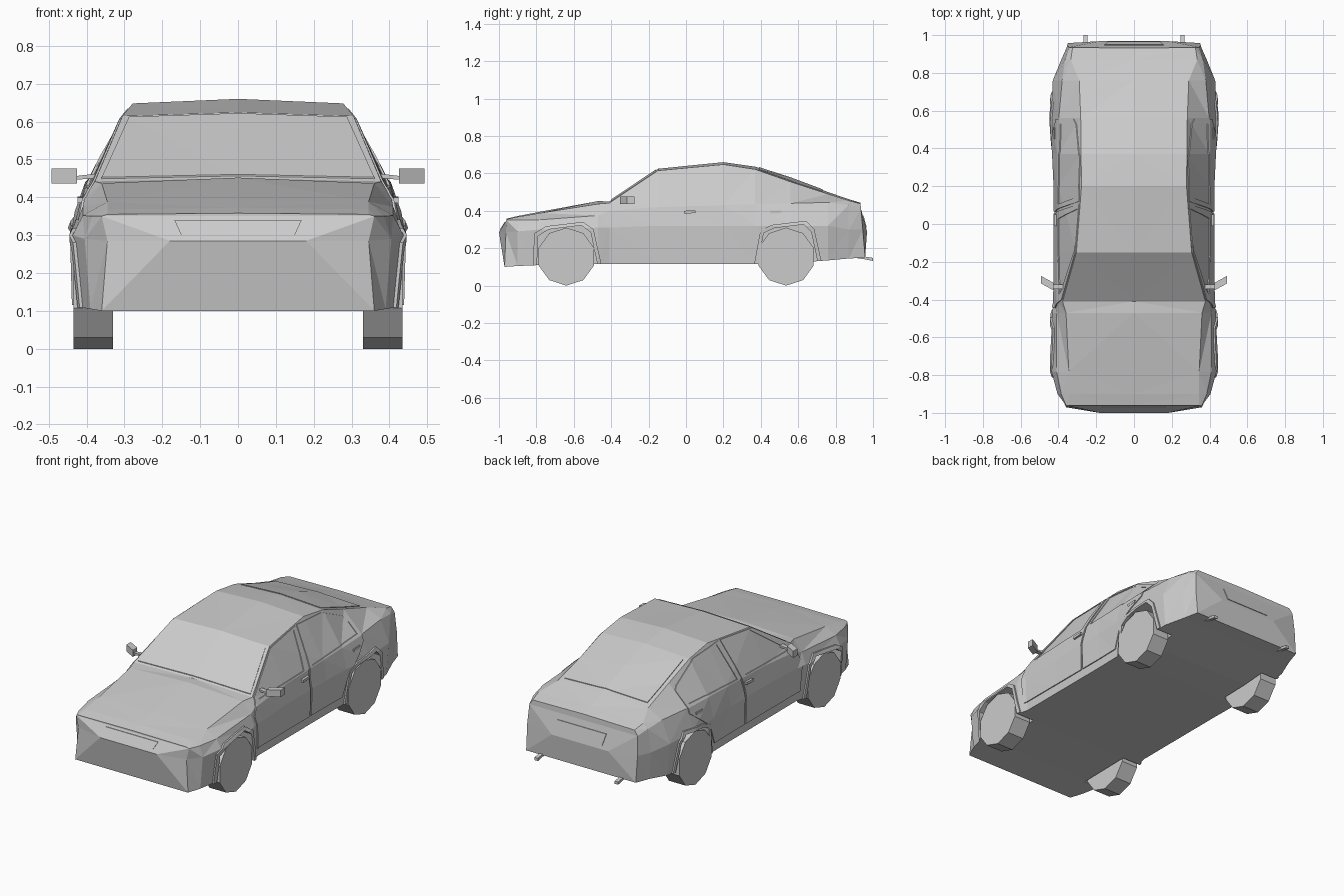
import bpy, bmesh, math
from mathutils import Matrix, Vector

if "Cube" in bpy.data.objects:
    bpy.data.objects.remove(bpy.data.objects["Cube"])


def make(name, verts, faces):
    me = bpy.data.meshes.new(name)
    bm = bmesh.new()
    vs = [bm.verts.new(v) for v in verts]
    for f in faces:
        bm.faces.new([vs[i] for i in f])
    bmesh.ops.recalc_face_normals(bm, faces=bm.faces)
    bmesh.ops.triangulate(bm, faces=[f for f in bm.faces if len(f.verts) == 4])
    bm.to_mesh(me)
    bm.free()
    ob = bpy.data.objects.new(name, me)
    bpy.context.collection.objects.link(ob)
    return ob


def prism(name, outline, axis, lo, hi):
    """Extrude a 2D outline along x, y or z."""
    n = len(outline)
    verts = []
    for d in (lo, hi):
        for p in outline:
            v = list(p)
            v.insert(axis, d)
            verts.append(v)
    faces = [range(n), range(n, 2 * n)]
    faces += [(i, (i + 1) % n, n + (i + 1) % n, n + i) for i in range(n)]
    return make(name, verts, faces)


def boolean(ob, cutter, op, keep=False):
    m = ob.modifiers.new("cut", 'BOOLEAN')
    m.operation, m.object, m.solver = op, cutter, 'EXACT'
    bpy.context.view_layer.update()
    me = bpy.data.meshes.new_from_object(
        ob.evaluated_get(bpy.context.evaluated_depsgraph_get()))
    ob.modifiers.clear()
    ob.data = me
    if not keep:
        bpy.data.objects.remove(cutter)


def mirror(ob):
    m = ob.modifiers.new("mirror", 'MIRROR')
    m.use_mirror_merge = False
    return ob


# Body shell: y, tilt, then x z of sill, waist, belt, roof edge, and centre z
stations = [
    (-.970, .04, .36, .10, .345, .285, .36, .35, .345, .355, .358),
    (-.90, 0, .39, .105, .405, .29, .385, .35, .345, .368, .372),
    (-.78, 0, .42, .11, .437, .30, .41, .352, .345, .388, .395),
    (-.47, 0, .43, .115, .435, .31, .41, .375, .36, .437, .452),
    (-.41, 0, .415, .115, .422, .31, .405, .40, .378, .442, .45),
    (-.15, 0, .415, .115, .42, .32, .40, .42, .305, .615, .625),
    (.20, 0, .415, .115, .42, .32, .40, .43, .278, .648, .66),
    (.37, 0, .418, .115, .428, .32, .40, .435, .28, .622, .636),
    (.56, 0, .425, .12, .44, .32, .398, .44, .282, .555, .575),
    (.76, 0, .415, .135, .43, .32, .38, .445, .29, .49, .50),
    (.87, 0, .375, .145, .385, .30, .365, .43, .335, .455, .462),
    (.962, -.085, .35, .15, .352, .30, .345, .41, .325, .438, .443),
]
verts, faces = [], []
for y, tilt, *p in stations:
    half = [(p[i], y + tilt * (p[i + 1] - .1), p[i + 1]) for i in (0, 2, 4, 6)]
    verts += half + [(0, y + tilt * (p[8] - .1), p[8])]
    verts += [(-a, b, c) for a, b, c in reversed(half)]
for s in range(len(stations) - 1):
    for i in range(9):
        j = (i + 1) % 9
        faces.append((s * 9 + i, s * 9 + j, s * 9 + 9 + j, s * 9 + 9 + i))
# bowed front and rear faces
for base, y, z in ((0, -1.0, .285), ((len(stations) - 1) * 9, .968, .29)):
    b, m, s, r, c, r2, s2, m2, b2 = range(base, base + 9)
    n = len(verts)
    verts += [(.18, y, z), (-.18, y, z)]
    faces += [(b, b2, n + 1, n), (b, m, n), (b2, m2, n + 1), (m, s, n), (m2, s2, n + 1),
              (s, s2, n + 1, n), (s, r, r2, s2), (r, c, r2)]
body = make("body", verts, faces)

# Wheel arches
front_arch = [(-.80, .05), (-.79, .265), (-.735, .30), (-.56, .322), (-.51, .285), (-.46, .05)]
rear_arch = [(.375, .05), (.415, .28), (.47, .307), (.63, .327), (.67, .285), (.72, .05)]
for arch in (front_arch, rear_arch):
    for sx in (1, -1):
        boolean(body, prism("arch_cutter", arch, 0, .32 * sx, .6 * sx), 'DIFFERENCE')


def skin(name, transform, region, hole=None):
    """Thin raised panel that follows the body surface inside a region."""
    ob = body.copy()
    ob.data = body.data.copy()
    ob.name = name
    ob.data.transform(transform)
    bpy.context.collection.objects.link(ob)
    boolean(ob, region, 'INTERSECT')
    if hole:
        boolean(ob, hole, 'DIFFERENCE')
    boolean(ob, body, 'DIFFERENCE', keep=True)
    return ob


# Doors with recessed windows
doors = {
    "front_door": ([(-.43, .165), (-.445, .35), (-.40, .44), (-.15, .609), (.105, .634),
                    (.055, .36), (.055, .165)],
                   [(-.375, .422), (.028, .432), (.08, .622), (-.135, .604)]),
    "rear_door": ([(.067, .165), (.067, .36), (.12, .635), (.35, .617), (.555, .52),
                   (.555, .41), (.395, .285), (.345, .165)],
                  [(.105, .434), (.145, .623), (.34, .606), (.53, .508), (.53, .452)]),
}
wide = Matrix.Scale(1.014, 4, (1, 0, 0))
for name, (outline, window) in doors.items():
    mirror(skin(name, wide, prism("region", outline, 0, .2, .6),
                prism("hole", window, 0, .1, .7)))

# Flared lips round the arches
for name, arch in (("front_arch_lip", front_arch), ("rear_arch_lip", rear_arch)):
    mid = (arch[0][0] + arch[-1][0]) / 2
    outer = [(mid + (y - mid) * 1.13, .05 + (z - .05) * 1.07) for y, z in arch]
    mirror(skin(name, Matrix.Scale(1.02, 4, (1, 0, 0)), prism("region", outer, 0, .2, .6),
                prism("hole", [(y, z - .002) for y, z in arch], 0, .1, .7)))

# Windscreen and rear window
lift = Matrix.Translation((0, 0, .004))
skin("windscreen", lift, prism("region", [(-.36, -.40), (.36, -.40), (.288, -.16), (-.288, -.16)],
                               2, .3, .8))
skin("rear_window", lift, prism("region", [(-.255, .39), (.255, .39), (.265, .73), (-.265, .73)],
                                2, .3, .8))

# Front and rear plate panels
skin("front_plate", Matrix.Translation((0, -.004, 0)),
     prism("region", [(-.15, .30), (.15, .30), (.168, .34), (-.168, .34)], 1, -1.1, -.8))
skin("rear_plate", Matrix.Translation((0, .004, 0)),
     prism("region", [(-.14, .31), (.14, .31), (.155, .375), (-.155, .375)], 1, .8, 1.1))

# Ten-sided wheels
for name, cy in (("front_wheel", -.64), ("rear_wheel", .535)):
    ring = [(cy + .155 * math.sin(i * math.pi / 5), .155 - .155 * math.cos(i * math.pi / 5))
            for i in range(10)]
    mirror(prism(name, ring, 0, .33, .435))

# Wing mirrors on stalks
mirror(prism("mirror_head", [(.425, -.352), (.492, -.315), (.492, -.275), (.425, -.312)],
             2, .437, .476))
mirror(prism("mirror_stalk", [(.36, .452), (.43, .446), (.43, .456), (.36, .464)],
             1, -.345, -.32))

# Door handles
for name, y in (("front_handle", -.01), ("rear_handle", .45)):
    mirror(prism(name, [(y, .385), (y + .06, .388), (y + .06, .402), (y, .40)], 0, .40, .424))

# Exhaust pipes
mirror(prism("exhaust_pipe", [(.88, .152), (.96, .140), (1.0, .132), (1.0, .148), (.93, .16)],
             0, .245, .267))
